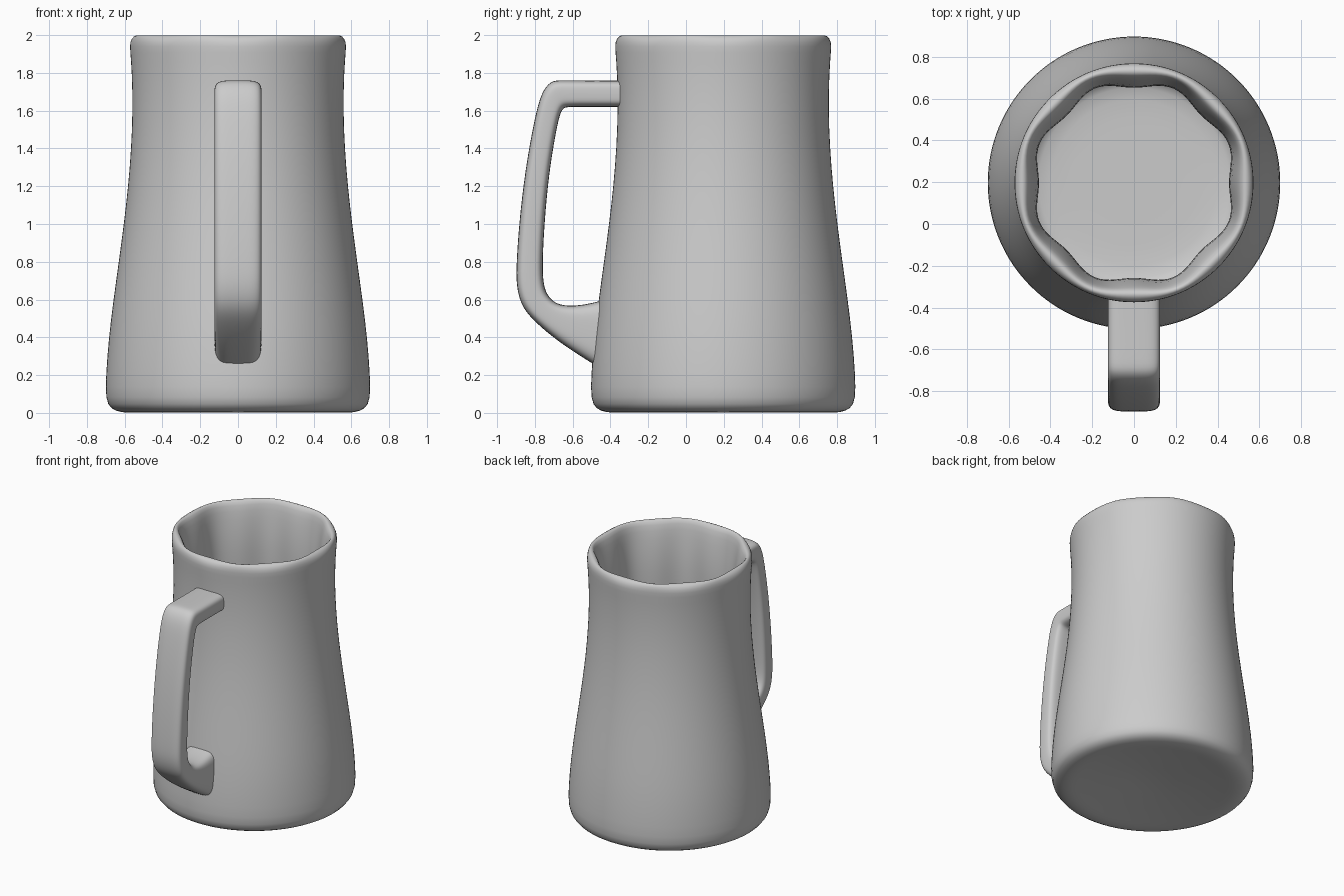
import bpy, bmesh, math

if "Cube" in bpy.data.objects:
    bpy.data.objects.remove(bpy.data.objects["Cube"])

SEG = 64


def finish(name, bm, levels):
    bmesh.ops.recalc_face_normals(bm, faces=bm.faces)
    mesh = bpy.data.meshes.new(name)
    bm.to_mesh(mesh)
    bm.free()
    for p in mesh.polygons:
        p.use_smooth = True
    ob = bpy.data.objects.new(name, mesh)
    bpy.context.collection.objects.link(ob)
    mod = ob.modifiers.new("Smooth", 'SUBSURF')
    mod.levels = mod.render_levels = levels
    return ob


def bridge(bm, rings):
    for a, b in zip(rings, rings[1:]):
        n = len(a)
        for i in range(n):
            bm.faces.new((a[i], a[(i + 1) % n], b[(i + 1) % n], b[i]))


# Mug body: (radius, height, eight-lobed ripple), from under the base,
# up the outside, over the lip and down to the inner floor
profile = [
    (0.25, 0.04, 0), (0.48, 0.015, 0), (0.56, 0.0, 0), (0.62, 0.002, 0),
    (0.675, 0.02, 0), (0.703, 0.07, 0), (0.70, 0.2, 0), (0.685, 0.4, 0),
    (0.66, 0.6, 0), (0.632, 0.8, 0), (0.605, 1.0, 0), (0.582, 1.2, 0),
    (0.566, 1.4, 0), (0.558, 1.6, 0), (0.562, 1.8, 0), (0.572, 1.92, 0),
    (0.574, 1.965, 0), (0.557, 1.998, 0.01), (0.535, 2.002, 0.02),
    (0.515, 1.98, 0.025), (0.495, 1.88, 0.035), (0.475, 1.72, 0.04),
    (0.471, 1.55, 0.04), (0.476, 1.3, 0.04), (0.49, 0.9, 0.03),
    (0.51, 0.5, 0.02), (0.52, 0.22, 0.01), (0.50, 0.16, 0), (0.42, 0.14, 0),
    (0.2, 0.14, 0),
]
CY = 0.197
bm = bmesh.new()
rings = []
for r, z, amp in profile:
    ring = []
    for i in range(SEG):
        t = 2 * math.pi * i / SEG
        q = r * (1 - amp * math.cos(8 * t))
        ring.append(bm.verts.new((q * math.cos(t), CY + q * math.sin(t), z)))
    rings.append(ring)
bridge(bm, rings)
# Hollow underside and inner floor closed with fans
for ring, z in ((rings[0], 0.06), (rings[-1], 0.14)):
    c = bm.verts.new((0, CY, z))
    for i in range(SEG):
        bm.faces.new((ring[i], ring[(i + 1) % SEG], c))
finish("mug_body", bm, 1)

# Handle: outer and inner (y, z) edges of each cross-section
sections = [
    ((-0.31, 1.76), (-0.31, 1.62)), ((-0.50, 1.76), (-0.50, 1.62)),
    ((-0.66, 1.762), (-0.62, 1.62)), ((-0.715, 1.76), (-0.65, 1.615)),
    ((-0.765, 1.70), (-0.668, 1.58)), ((-0.80, 1.57), (-0.69, 1.48)),
    ((-0.85, 1.3), (-0.725, 1.27)), ((-0.885, 1.0), (-0.75, 1.0)),
    ((-0.90, 0.76), (-0.76, 0.78)), ((-0.897, 0.66), (-0.755, 0.69)),
    ((-0.87, 0.56), (-0.74, 0.63)), ((-0.80, 0.48), (-0.69, 0.573)),
    ((-0.68, 0.38), (-0.60, 0.565)), ((-0.56, 0.30), (-0.50, 0.58)),
    ((-0.43, 0.22), (-0.40, 0.61)),
]
bm = bmesh.new()
rings = []


def sq(v):
    return math.copysign(abs(v) ** 0.5, v)


for (oy, oz), (iy, iz) in sections:
    ring = []
    for i in range(20):
        t = 2 * math.pi * (i + 0.5) / 20
        u, v = sq(math.cos(t)), sq(math.sin(t))
        ring.append(bm.verts.new((0.126 * u,
                                  (oy + iy) / 2 + (oy - iy) / 2 * v,
                                  (oz + iz) / 2 + (oz - iz) / 2 * v)))
    rings.append(ring)
bridge(bm, rings)
finish("handle", bm, 2)
